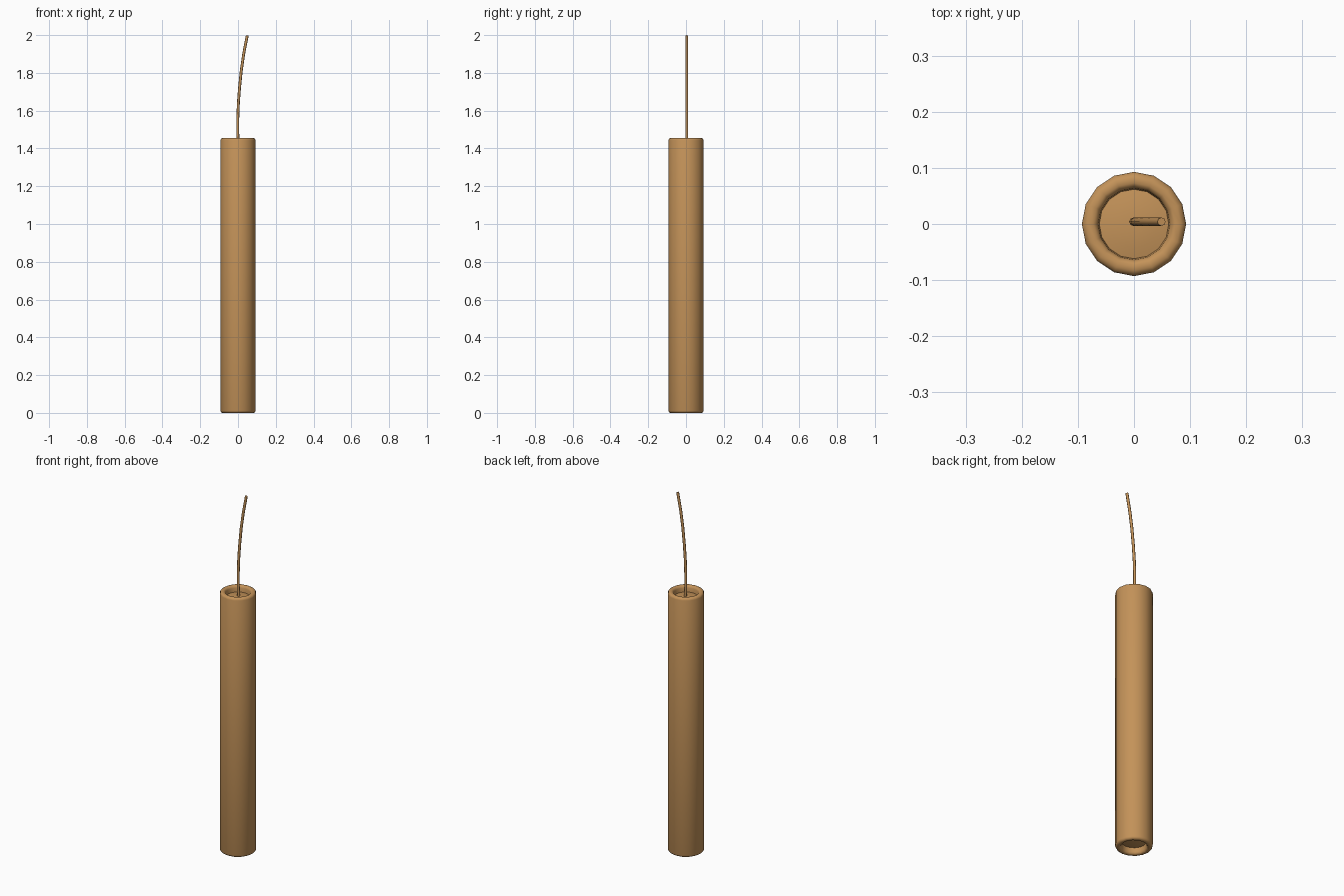
import bpy, math

if "Cube" in bpy.data.objects:
    bpy.data.objects.remove(bpy.data.objects["Cube"])

H, SIDES = 1.455, 16

mat = bpy.data.materials.new("brown_paper")
mat.diffuse_color = (0.55, 0.29, 0.10, 1)
mat.use_nodes = True
mat.node_tree.nodes["Principled BSDF"].inputs["Base Color"].default_value = mat.diffuse_color


def finish(obj, angle):
    obj.data.materials.append(mat)
    bpy.ops.object.select_all(action='DESELECT')
    obj.select_set(True)
    bpy.context.view_layer.objects.active = obj
    bpy.ops.object.shade_smooth_by_angle(angle=math.radians(angle))


def make_mesh(name, rings, faces):
    mesh = bpy.data.meshes.new(name)
    mesh.from_pydata(rings, [], faces)
    mesh.update()
    obj = bpy.data.objects.new(name, mesh)
    bpy.context.collection.objects.link(obj)
    return obj


def skin(rows, n):
    # Quads between successive rings plus a cap at both ends
    faces = [(r * n + i, r * n + (i + 1) % n, (r + 1) * n + (i + 1) % n, (r + 1) * n + i)
             for r in range(rows - 1) for i in range(n)]
    faces.append(tuple(reversed(range(n))))
    faces.append(tuple((rows - 1) * n + i for i in range(n)))
    return faces


# Tube: revolved profile with rounded rims and a shallow recessed plug at each end
half = [(0.093, H - 0.012), (0.090, H - 0.004), (0.083, H), (0.073, H),
        (0.067, H - 0.004), (0.064, H - 0.012), (0.062, H - 0.034),
        (0.042, H - 0.030), (0.015, H - 0.028)]
profile = [(r, H - z) for r, z in reversed(half)] + half
verts = [(r * math.cos(2 * math.pi * i / SIDES), r * math.sin(2 * math.pi * i / SIDES), z)
         for r, z in profile for i in range(SIDES)]
finish(make_mesh("tube", verts, skin(len(profile), SIDES)), 60)

# Fuse: thin round cord swept along a gentle bend towards +x
path = [(0.002, 1.41), (-0.001, 1.48), (-0.001, 1.56), (0.002, 1.64),
        (0.008, 1.72), (0.017, 1.81), (0.030, 1.90), (0.049, 1.998)]
R, N = 0.0075, 8
verts = []
for k, (x, z) in enumerate(path):
    a, b = path[max(k - 1, 0)], path[min(k + 1, len(path) - 1)]
    t = math.atan2(b[0] - a[0], b[1] - a[1])
    for i in range(N):
        u = 2 * math.pi * i / N
        c = R * math.cos(u)
        verts.append((x + c * math.cos(t), 0.004 + R * math.sin(u), z - c * math.sin(t)))
finish(make_mesh("fuse", verts, skin(len(path), N)), 60)
